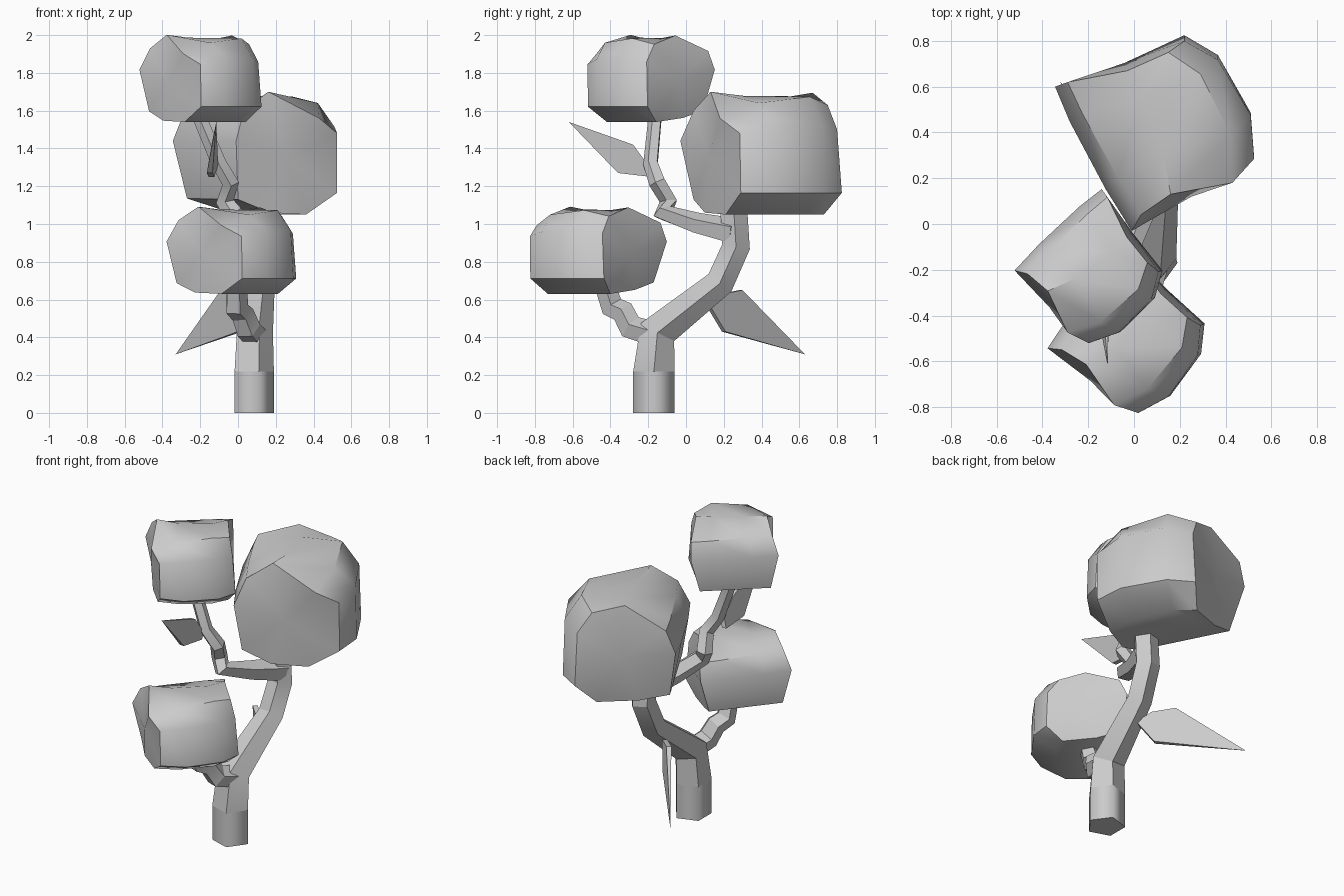
import bpy, bmesh
from math import cos, sin, radians, tau
from mathutils import Vector, Matrix

if "Cube" in bpy.data.objects:
    bpy.data.objects.remove(bpy.data.objects["Cube"])


def finish(name, bm, angle=25):
    bmesh.ops.recalc_face_normals(bm, faces=bm.faces)
    me = bpy.data.meshes.new(name)
    bm.to_mesh(me)
    bm.free()
    ob = bpy.data.objects.new(name, me)
    bpy.context.collection.objects.link(ob)
    bpy.ops.object.select_all(action='DESELECT')
    bpy.context.view_layer.objects.active = ob
    ob.select_set(True)
    bpy.ops.object.shade_smooth_by_angle(angle=radians(angle))
    return ob


def bridge(bm, rings):
    for a, b in zip(rings, rings[1:]):
        n = len(a)
        for i in range(n):
            j = (i + 1) % n
            bm.faces.new((a[i], a[j], b[j], b[i]))


def limb(name, path, sides=5, angle=25, start=None):
    """Tapered tube along (x, y, z, radius) points."""
    pts = [Vector(p[:3]) for p in path]
    bm = bmesh.new()
    rings = []
    old = Vector((0, 0, 1))
    u = Vector((1, 0, 0))
    for k, p in enumerate(pts):
        d1 = (pts[min(k + 1, len(pts) - 1)] - p).normalized()
        d0 = (p - pts[max(k - 1, 0)]).normalized()
        t = (d0 + d1).normalized()
        if k == 0 and start:
            t = Vector(start)
        u = old.rotation_difference(t) @ u
        old = t
        v = t.cross(u)
        rings.append([bm.verts.new(p + path[k][3] * (cos(tau * i / sides) * u + sin(tau * i / sides) * v))
                      for i in range(sides)])
    bridge(bm, rings)
    bm.faces.new(rings[0])
    bm.faces.new(rings[-1])
    return finish(name, bm, angle)


# foliage clump: a lying barrel, described by matching points on its two
# end caps, and how far each line bulges sideways or sags between them
FRONT = [(0, .04, .08), (-.01, -.03, .39), (.03, .04, .55), (.16, .13, .65), (.43, .18, .51),
         (.525, .285, .43), (.525, .29, .115), (.36, .21, 0), (.17, .10, .01)]
BACK = [(-.27, .55, .085), (-.345, .60, .39), (-.29, .62, .53), (-.03, .67, .645), (.15, .75, .58),
        (.22, .80, .45), (.22, .825, .115), (.13, .73, 0), (-.10, .62, .03)]
BULGE = [0, -.015, -.01, .03, .085, .085, .085, .06, 0]
SAG = [0, 0, 0, -.02, .06, .03, 0, 0, 0]
SIDE = Vector((.9, .43, 0))
PIVOT = Vector((0, -.03, 0))


def clump(name, corner, turn, sxy, sz):
    bm = bmesh.new()
    m = (Matrix.Translation(corner) @ Matrix.Rotation(radians(turn), 4, 'Z')
         @ Matrix.Diagonal((sxy, sxy, sz, 1)) @ Matrix.Translation(-PIVOT))
    rings = []
    for t, w in ((0, 0), (.3, 1), (.77, 1), (1, 0)):
        ring = []
        for f, b, out, sag in zip(FRONT, BACK, BULGE, SAG):
            q = Vector(f).lerp(Vector(b), t) + SIDE * out * w + Vector((0, 0, sag * w))
            ring.append(bm.verts.new(m @ q))
        rings.append(ring)
    bridge(bm, rings)
    # slightly domed end caps
    axis = (m.to_3x3() @ Vector((-.43, .9, 0))).normalized()
    for ring, out in ((rings[0], -.02), (rings[-1], .02)):
        c = bm.verts.new(sum((v.co for v in ring), Vector()) / len(ring) + axis * out)
        for i, v in enumerate(ring):
            bm.faces.new((v, ring[(i + 1) % len(ring)], c))
    return finish(name, bm, 42)


def leaf(name, outline, normal, thick=.03):
    """Flat blade that narrows to a point at the tip."""
    bm = bmesh.new()
    n = Vector(normal).normalized() * thick / 2
    tip = bm.verts.new(outline[2])
    rest = [Vector(p) for i, p in enumerate(outline) if i != 2]
    a = [bm.verts.new(p + n) for p in rest]
    b = [bm.verts.new(p - n) for p in rest]
    bm.faces.new((a[0], a[1], tip, a[2], a[3]))
    bm.faces.new((b[0], b[1], tip, b[2], b[3]))
    for i, j in ((0, 1), (2, 3), (3, 0)):
        bm.faces.new((a[i], a[j], b[j], b[i]))
    bm.faces.new((a[1], tip, b[1]))
    bm.faces.new((a[2], tip, b[2]))
    return finish(name, bm)


# trunk: smooth foot, faceted stem
limb("trunk_base", [(.075, -.17, 0, .115), (.075, -.17, .22, .115)], 5, 80)
limb("trunk", [(.075, -.17, .22, .115), (.08, -.15, .43, .105),
               (.115, .18, .69, .08), (.125, .265, .88, .078), (.125, .25, 1.12, .075)],
     start=(0, 0, 1))

# branches
limb("upper_branch", [(.13, .26, .955, .075), (.04, .06, 1.0, .06), (-.03, -.12, 1.06, .055),
                      (-.07, -.09, 1.12, .05), (-.04, -.15, 1.22, .047),
                      (-.10, -.185, 1.32, .042), (-.21, -.16, 1.58, .038)])
limb("lower_branch", [(.08, -.19, .42, .07), (.05, -.29, .45, .07), (.02, -.33, .53, .065),
                      (-.01, -.39, .56, .065), (-.01, -.43, .68, .058)])

# foliage
clump("large_foliage", (0, -.03, 1.05), 0, 1, 1)
clump("lower_foliage", (-.375, -.55, .63), -66, .785, .71)
clump("top_foliage", (-.52, -.21, 1.54), -75, .73, .71)

# leaves
leaf("upper_leaf", [(-.14, -.19, 1.25), (-.15, -.36, 1.27), (-.115, -.62, 1.54),
                    (-.125, -.28, 1.42), (-.12, -.20, 1.31)], (1, 0, 0))
leaf("lower_leaf", [(.07, .11, .58), (.01, .20, .43), (-.33, .63, .31),
                    (-.08, .29, .65), (.02, .19, .63)], (.77, .63, 0))
